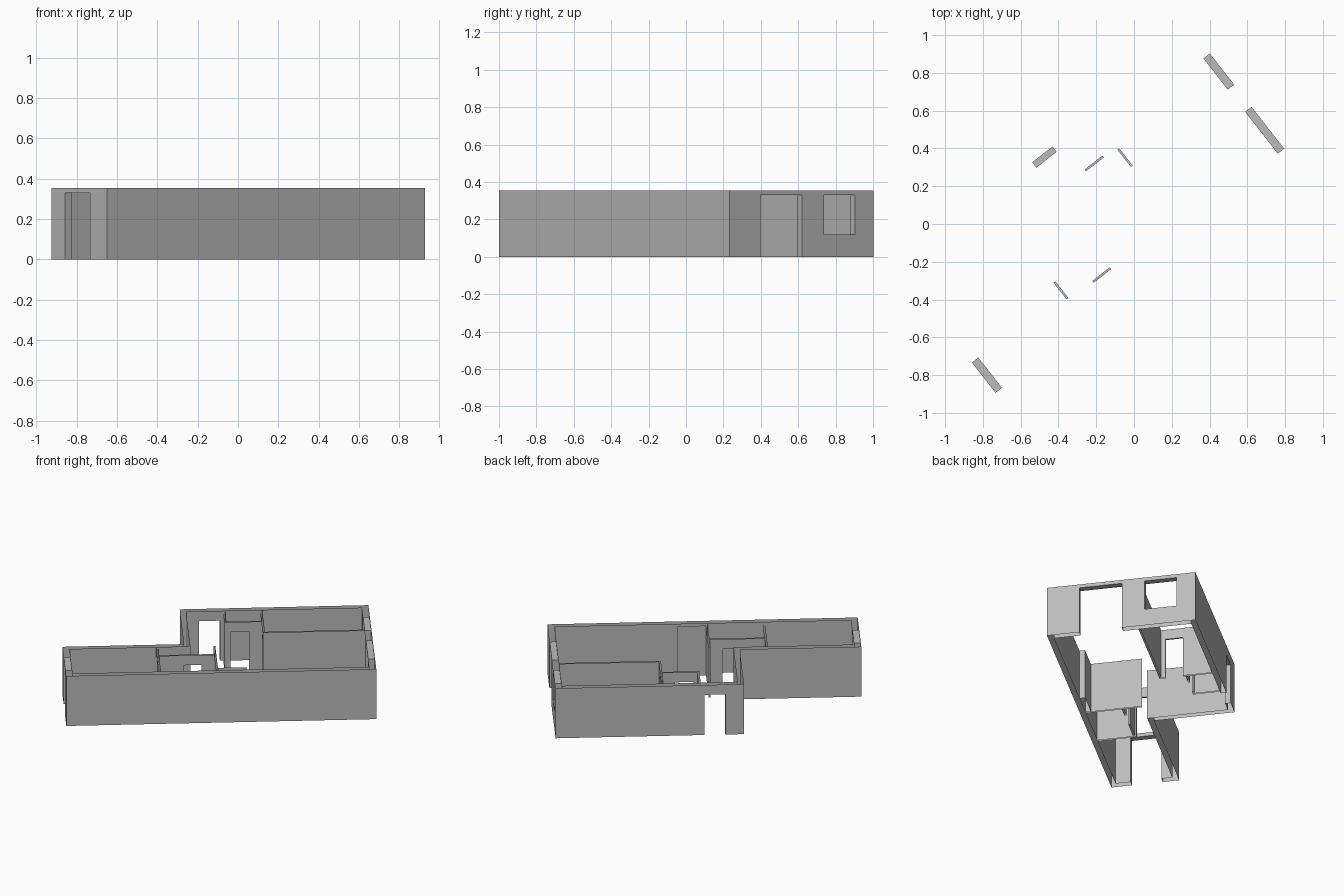
import bpy, bmesh
from math import radians
from mathutils import Matrix

if "Cube" in bpy.data.objects:
    bpy.data.objects.remove(bpy.data.objects["Cube"], do_unlink=True)

H = 0.355          # wall height
DOOR = 0.285       # inner and entrance door height
TALL = 0.33        # head of glazed openings
T = 0.012          # partition thickness
# Plan coordinates: u along the long wall, v across, turned onto the site
SITE = Matrix.Translation((-0.65, -1.0, 0)) @ Matrix.Rotation(radians(38), 4, 'Z')

plaster = bpy.data.materials.new("plaster_grey")
plaster.use_nodes = True
GREY = (0.5, 0.5, 0.5, 1)
plaster.diffuse_color = GREY
plaster.node_tree.nodes["Principled BSDF"].inputs["Base Color"].default_value = GREY


def prism(name, outline, z0=0.0, z1=H):
    """Extrude a plan outline into a solid."""
    bm = bmesh.new()
    base = bm.faces.new([bm.verts.new((u, v, z0)) for u, v in outline])
    top = bmesh.ops.extrude_face_region(bm, geom=[base])["geom"]
    bmesh.ops.translate(bm, vec=(0, 0, z1 - z0),
                        verts=[g for g in top if isinstance(g, bmesh.types.BMVert)])
    bmesh.ops.recalc_face_normals(bm, faces=bm.faces)
    me = bpy.data.meshes.new(name)
    bm.to_mesh(me)
    bm.free()
    ob = bpy.data.objects.new(name, me)
    bpy.context.collection.objects.link(ob)
    return ob


def block(name, u0, u1, v0, v1, z0=0.0, z1=H):
    return prism(name, [(u0, v0), (u1, v0), (u1, v1), (u0, v1)], z0, z1)


def combine(ob, tools, operation):
    for tool in tools:
        mod = ob.modifiers.new(operation.lower(), 'BOOLEAN')
        mod.operation, mod.object, mod.solver = operation, tool, 'EXACT'


def finish(ob, tools):
    """Apply the cuts, leave walls open at top and bottom, place on site."""
    bpy.context.view_layer.update()
    dg = bpy.context.evaluated_depsgraph_get()
    me = bpy.data.meshes.new_from_object(ob.evaluated_get(dg))
    ob.modifiers.clear()
    ob.data = me
    bm = bmesh.new()
    bm.from_mesh(me)
    caps = [f for f in bm.faces if abs(f.normal.z) > 0.9
            and min(f.calc_center_median().z, H - f.calc_center_median().z) < 0.002]
    bmesh.ops.delete(bm, geom=caps, context='FACES')
    bm.transform(SITE)
    bm.to_mesh(me)
    bm.free()
    me.materials.clear()
    me.materials.append(plaster)
    for p in me.polygons:
        p.material_index = 0
    for tool in tools:
        bpy.data.objects.remove(tool, do_unlink=True)


# Outer shell: stepped outline, hollowed, with openings
outer = prism("outer_walls", [(0, 0), (2, 0), (2, 0.977), (0.784, 0.977),
                              (0.784, 0.446), (0, 0.446)])
rooms = prism("rooms_cutter", [(0.043, 0.036), (1.957, 0.036), (1.957, 0.941),
                               (0.822, 0.941), (0.822, 0.41), (0.043, 0.41)], -0.1, H + 0.1)
openings = [
    rooms,
    block("left_end_door", -0.1, 0.1, 0.135, 0.338, -0.1, TALL),
    block("right_end_door", 1.9, 2.1, 0.213, 0.493, -0.1, TALL),
    block("right_end_window", 1.9, 2.1, 0.643, 0.852, 0.12, TALL),
    block("entrance_door", 0.905, 1.04, 0.9, 1.1, -0.1, DOOR),
]
combine(outer, openings, 'DIFFERENCE')
finish(outer, openings)


def partition(name, axis, at, start, end, door=None):
    """Thin wall running along u or v, with an optional doorway."""
    def part(label, a, b, half, z0, z1):
        if axis == 'u':
            return block(label, a, b, at - half, at + half, z0, z1)
        return block(label, at - half, at + half, a, b, z0, z1)
    wall = part(name, start, end, T / 2, 0, H)
    cuts = [part("doorway", *door, 0.03, -0.1, DOOR)] if door else []
    combine(wall, cuts, 'DIFFERENCE')
    finish(wall, cuts)


# Partitions between rooms
partition("left_room_wall", 'v', 0.607, 0.036, 0.41, (0.294, 0.405))
partition("small_room_wall", 'u', 0.28, 0.613, 0.97, (0.769, 0.886))
partition("hall_wall", 'v', 0.976, 0.036, 0.408)
partition("closet_side_wall", 'v', 1.068, 0.764, 0.941)
partition("closet_front_wall", 'u', 0.77, 1.074, 1.301, (1.10, 1.22))
partition("bedroom_side_wall", 'v', 1.307, 0.594, 0.941, (0.636, 0.751))
partition("bedroom_front_wall", 'u', 0.60, 1.313, 1.957)

# Shallow service shaft against the long wall
shaft = block("service_shaft", 0.982, 1.165, 0.036, 0.073)
finish(shaft, [])
